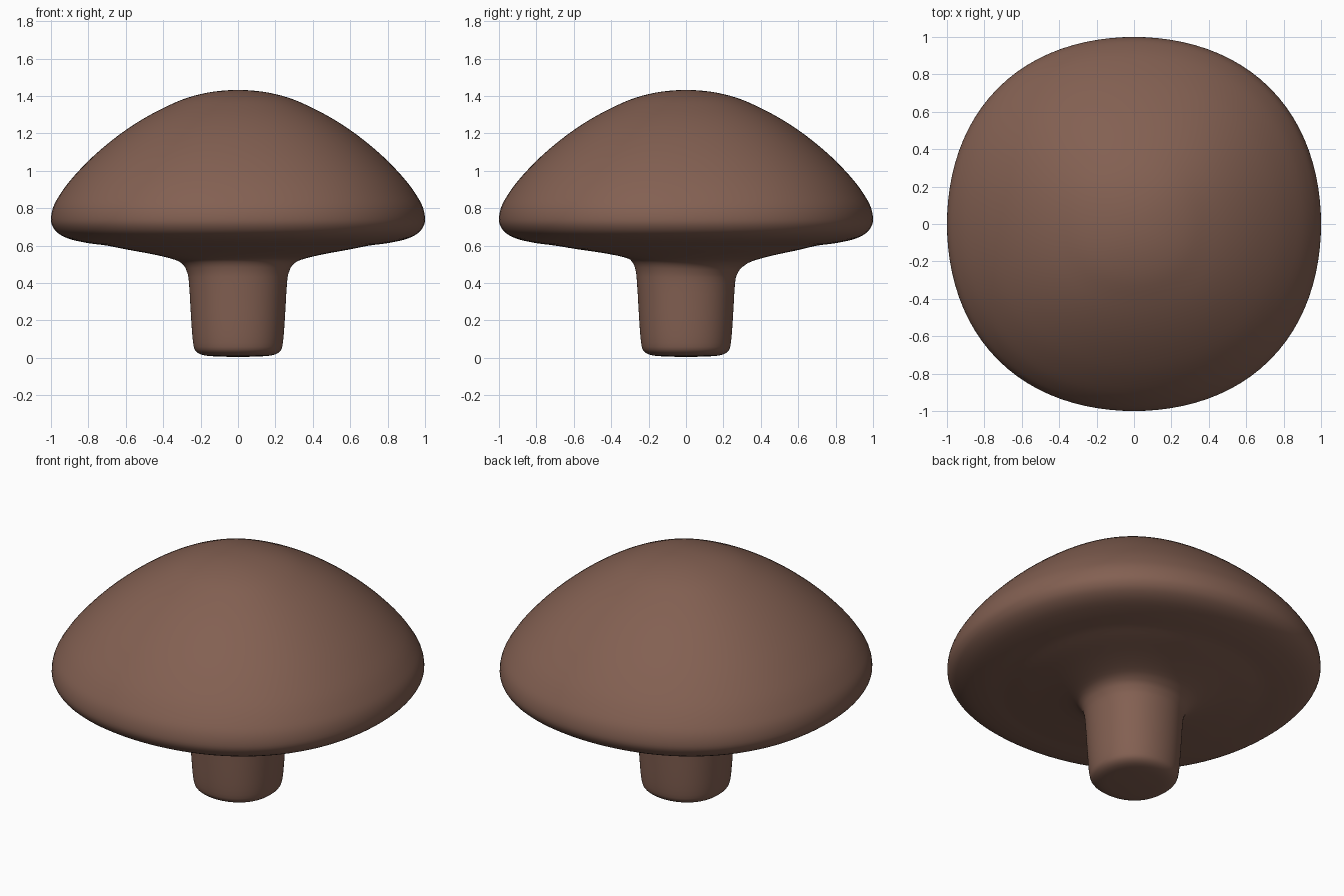
import bpy, bmesh, math

if "Cube" in bpy.data.objects:
    bpy.data.objects.remove(bpy.data.objects["Cube"])

# one soft brown material
brown = bpy.data.materials.new("mushroom brown")
brown.diffuse_color = (0.227, 0.117, 0.084, 1)
brown.use_nodes = True
brown.node_tree.nodes["Principled BSDF"].inputs["Base Color"].default_value = brown.diffuse_color

# half profile (radius, height): stem base, stem, underside, rim, dome
PROFILE = [(0, .005), (.1, .007), (.18, .013), (.225, .035), (.24, .08), (.25, .2),
           (.262, .4), (.273, .46), (.295, .5), (.34, .526), (.45, .553), (.6, .58),
           (.7, .6), (.8, .613), (.9, .635), (.96, .665), (.99, .70), (1, .74),
           (.99, .80), (.96, .86), (.9, .945), (.8, 1.053), (.7, 1.142), (.6, 1.218),
           (.5, 1.282), (.4, 1.335), (.3, 1.38), (.2, 1.41), (.1, 1.427), (0, 1.432)]
SEGMENTS, STEPS = 96, 3


def smooth_profile(pts):
    # Catmull-Rom through the points, mirrored at both axis ends
    p = [(-pts[1][0], pts[1][1])] + pts + [(-pts[-2][0], pts[-2][1])]
    out = []
    for i in range(1, len(p) - 2):
        for s in range(STEPS):
            t = s / STEPS
            out.append(tuple(0.5 * (2 * b + (c - a) * t + (2 * a - 5 * b + 4 * c - d) * t * t
                                    + (3 * b - a - 3 * c + d) * t ** 3)
                             for a, b, c, d in zip(*p[i - 1:i + 3])))
    return out + [pts[-1]]


def point(r, z, ang):
    # slightly squared round section, with a small lean where stem meets cap
    k = r * (1 + 0.028 * math.sin(2 * ang) ** 2)
    join = max(0, 1 - abs(z - .51) / .09) if r < .7 else 0
    return (k * math.cos(ang), k * math.sin(ang) + .008 * join, z - .015 * join * math.sin(ang))


bm = bmesh.new()
prof = smooth_profile(PROFILE)
bottom = bm.verts.new((0, 0, prof[0][1]))
top = bm.verts.new((0, 0, prof[-1][1]))
rings = [[bm.verts.new(point(r, z, 2 * math.pi * j / SEGMENTS)) for j in range(SEGMENTS)]
         for r, z in prof[1:-1]]
for j in range(SEGMENTS):
    n = (j + 1) % SEGMENTS
    bm.faces.new((bottom, rings[0][n], rings[0][j]))
    bm.faces.new((top, rings[-1][j], rings[-1][n]))
    for a, b in zip(rings, rings[1:]):
        bm.faces.new((a[j], a[n], b[n], b[j]))
bmesh.ops.recalc_face_normals(bm, faces=bm.faces)
for f in bm.faces:
    f.smooth = True
mesh = bpy.data.meshes.new("mushroom")
bm.to_mesh(mesh)
bm.free()
mesh.materials.append(brown)
bpy.context.collection.objects.link(bpy.data.objects.new("mushroom", mesh))
